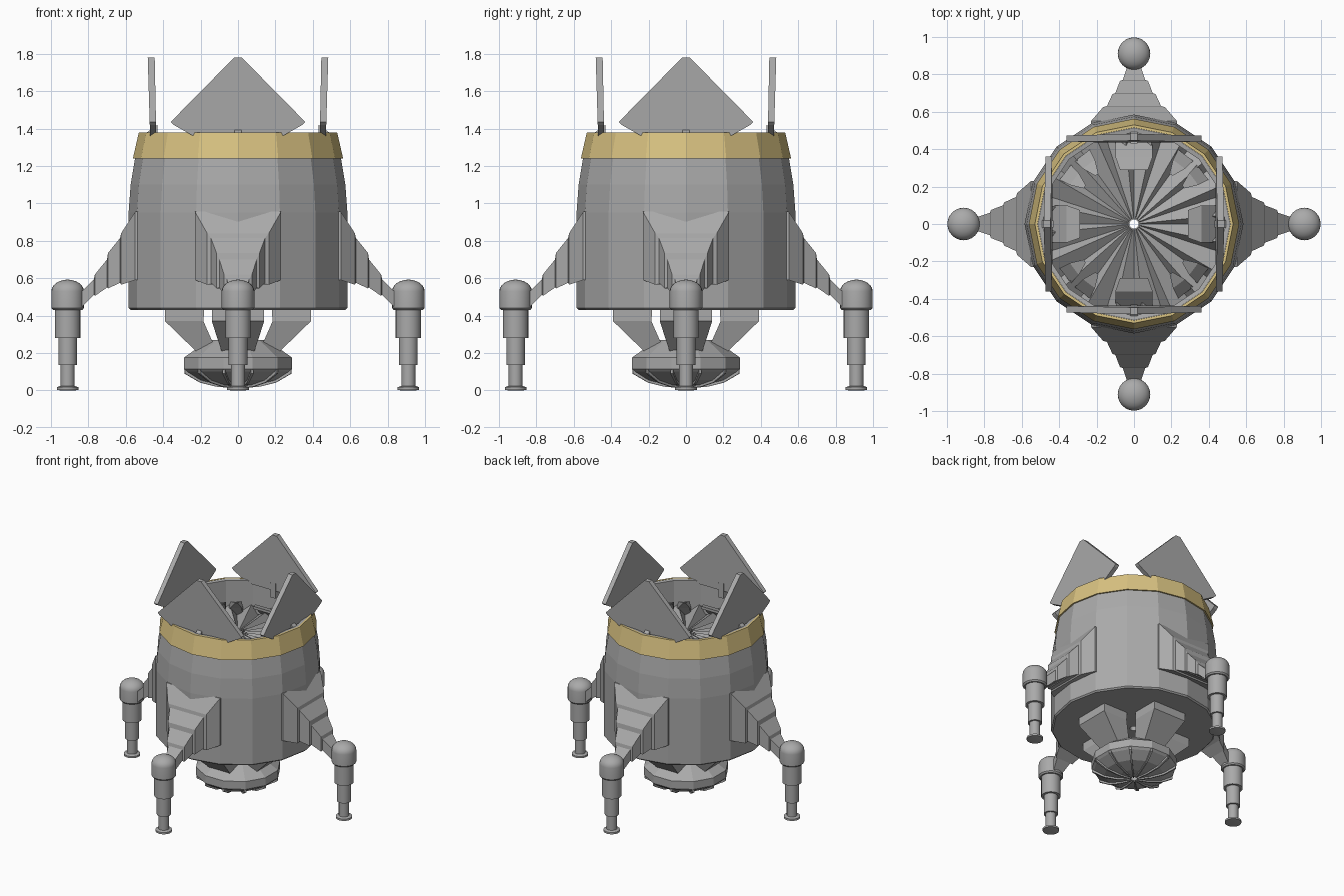
import bpy, bmesh, math
from mathutils import Matrix, Vector

if "Cube" in bpy.data.objects:
    bpy.data.objects.remove(bpy.data.objects["Cube"])


def material(name, rgb):
    m = bpy.data.materials.new(name)
    m.diffuse_color = (*rgb, 1)
    m.use_nodes = True
    m.node_tree.nodes["Principled BSDF"].inputs["Base Color"].default_value = m.diffuse_color
    return m


GREY = material("hull grey", (0.40, 0.40, 0.40))
GOLD = material("band gold", (0.69, 0.54, 0.22))


def finish(name, bm, mat=GREY, smooth=None):
    bmesh.ops.recalc_face_normals(bm, faces=bm.faces)
    me = bpy.data.meshes.new(name)
    bm.to_mesh(me)
    bm.free()
    me.materials.append(mat)
    ob = bpy.data.objects.new(name, me)
    bpy.context.collection.objects.link(ob)
    if smooth:
        bpy.ops.object.select_all(action='DESELECT')
        ob.select_set(True)
        bpy.context.view_layer.objects.active = ob
        bpy.ops.object.shade_smooth_by_angle(angle=math.radians(smooth))
    return ob


def bridge(bm, a, b):
    n = len(a)
    for i in range(n):
        bm.faces.new((a[i], a[(i + 1) % n], b[(i + 1) % n], b[i]))


def lathe(name, profile, sides, mat=GREY, turn=0.0, closed=True, smooth=None, at=(0, 0)):
    """Revolve (radius, z) points; closed joins last ring to first, otherwise ends are capped."""
    bm = bmesh.new()
    rings = []
    for r, z in profile:
        rings.append([bm.verts.new((at[0] + r * math.cos(turn + 2 * math.pi * i / sides),
                                    at[1] + r * math.sin(turn + 2 * math.pi * i / sides), z))
                      for i in range(sides)])
    for a, b in zip(rings, rings[1:]):
        bridge(bm, a, b)
    if closed:
        bridge(bm, rings[-1], rings[0])
    else:
        bm.faces.new(rings[0])
        bm.faces.new(rings[-1])
    return finish(name, bm, mat, smooth)


def loft(bm, sections):
    """Join loops of points into a capped solid."""
    loops = [[bm.verts.new(p) for p in s] for s in sections]
    for a, b in zip(loops, loops[1:]):
        bridge(bm, a, b)
    bm.faces.new(loops[0])
    bm.faces.new(loops[-1])


def around(name, sections, count=4, start=0.0):
    """Build a lofted part pointing along +x and repeat it about z."""
    for k in range(count):
        bm = bmesh.new()
        loft(bm, sections)
        bm.transform(Matrix.Rotation(start + 2 * math.pi * k / count, 4, 'Z'))
        finish(name, bm)


def rect(r, w, lo, hi):
    return [(r, -w, lo), (r, w, lo), (r, w, hi), (r, -w, hi)]


# Hull shell with open top and a gold band around the rim
lathe("hull", [(0.03, 0.43), (0.575, 0.43), (0.585, 0.44), (0.585, 0.95), (0.574, 1.10),
               (0.55, 1.245), (0.50, 1.245), (0.50, 1.0), (0.03, 1.0)], 16)
lathe("rim_band", [(0.562, 1.24), (0.53, 1.38), (0.515, 1.38), (0.515, 1.24)], 16, GOLD)
lathe("rim_lining", [(0.514, 1.379), (0.49, 1.375), (0.49, 1.12), (0.514, 1.12)], 16)

# Pleated docking floor
bm = bmesh.new()
pleats = 40
inner, outer = [], []
for i in range(pleats):
    step = i // 2
    a = 2 * math.pi * (step + (0.32 if i % 2 else 0.0)) / (pleats // 2)
    c, s = math.cos(a), math.sin(a)
    inner.append(bm.verts.new((0.03 * c, 0.03 * s, 1.2)))
    outer.append(bm.verts.new((0.5 * c, 0.5 * s, 1.19 if i % 2 else 1.11)))
bridge(bm, inner, outer)
finish("docking_floor", bm)

# Docking claws: wide ones on the axes, narrow ones between
around("docking_claw", [rect(0.45, 0.10, 1.12, 1.16), rect(0.36, 0.10, 1.22, 1.25),
                        rect(0.29, 0.075, 1.25, 1.27)])
for off in (-0.14, 0.14):
    around("small_claw", [rect(0.46, 0.05, 1.12, 1.18), rect(0.40, 0.04, 1.20, 1.25),
                          rect(0.33, 0.01, 1.27, 1.28)], start=math.pi / 4 + off)

# Four open hatch panels
outline = [(-0.02, 1.78), (-0.36, 1.435), (-0.345, 1.42), (-0.23, 1.355),
           (0.23, 1.355), (0.345, 1.42), (0.36, 1.435), (0.02, 1.78)]
around("hatch_panel", [[(0.437 + 0.02 * (z - 1.36), y, z) for y, z in outline],
                       [(0.470 + 0.03 * (z - 1.36), y, z) for y, z in outline]])
around("hatch_hinge", [rect(0.43, 0.02, 1.30, 1.42), rect(0.50, 0.02, 1.30, 1.37)])

# Stepped landing arms
around("landing_arm", [rect(0.50, 0.23, 0.59, 0.955), rect(0.55, 0.23, 0.59, 0.955),
                       rect(0.625, 0.165, 0.565, 0.84), rect(0.63, 0.145, 0.575, 0.815),
                       rect(0.695, 0.115, 0.545, 0.735), rect(0.70, 0.10, 0.55, 0.70),
                       rect(0.765, 0.075, 0.505, 0.62), rect(0.77, 0.06, 0.51, 0.595),
                       rect(0.83, 0.04, 0.45, 0.535), rect(0.88, 0.04, 0.44, 0.51)])

# Telescopic landing legs with domed caps and foot pads
R = 0.087
dome = [(R * math.cos(t), 0.53 + 0.062 * math.sin(t))
        for t in [math.pi / 2 * k / 6 for k in range(6)]] + [(0.006, 0.592)]
leg = [(0.04, 0.0), (0.058, 0.003), (0.058, 0.017), (0.037, 0.024), (0.037, 0.135),
       (0.05, 0.135), (0.05, 0.28), (0.068, 0.28), (0.068, 0.43), (0.078, 0.43), (R, 0.44)]
for k in range(4):
    a = k * math.pi / 2
    lathe("landing_leg", leg + dome, 24, closed=False, smooth=35,
          at=(0.911 * math.cos(a), 0.911 * math.sin(a)))

# Engine struts under the hull
around("engine_strut", [
    [(0.18, -0.14, 0.435), (0.18, 0.14, 0.435), (0.39, 0.14, 0.435), (0.39, -0.14, 0.435)],
    [(0.185, -0.14, 0.37), (0.185, 0.14, 0.37), (0.39, 0.14, 0.37), (0.39, -0.14, 0.37)],
    [(0.11, -0.085, 0.20), (0.11, 0.085, 0.20), (0.215, 0.085, 0.20), (0.215, -0.085, 0.20)]])

# Engine dish: sloped shoulder, rim and shallow bowl below
T = math.pi / 12
lathe("engine_dish", [(0.025, 0.27), (0.16, 0.27), (0.30, 0.175), (0.30, 0.115), (0.285, 0.10),
                      (0.21, 0.055), (0.11, 0.03), (0.025, 0.022)], 12, turn=T)
around("dish_rib", [rect(0.03, 0.004, 0.012, 0.04), rect(0.12, 0.005, 0.02, 0.05),
                    rect(0.21, 0.006, 0.042, 0.08), rect(0.295, 0.008, 0.09, 0.115)],
       count=12, start=T)
